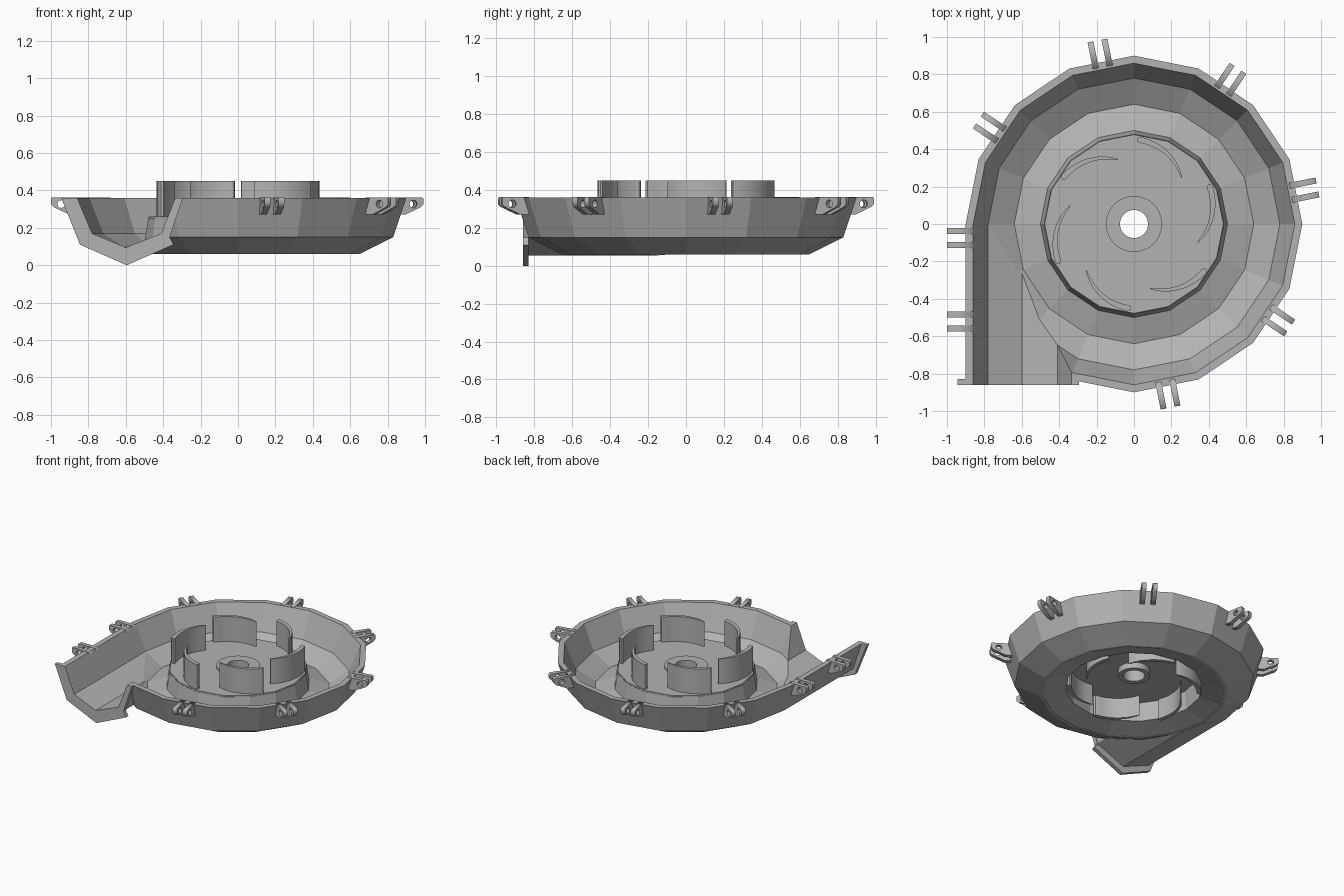
import bpy, bmesh, math
from mathutils import Vector

if "Cube" in bpy.data.objects:
    bpy.data.objects.remove(bpy.data.objects["Cube"])

grey = bpy.data.materials.new("casing_grey")
grey.diffuse_color = (0.45, 0.45, 0.45, 1)
grey.use_nodes = True
grey.node_tree.nodes["Principled BSDF"].inputs["Base Color"].default_value = grey.diffuse_color


def make(name, bm):
    bmesh.ops.recalc_face_normals(bm, faces=bm.faces)
    me = bpy.data.meshes.new(name)
    bm.to_mesh(me)
    bm.free()
    me.materials.append(grey)
    ob = bpy.data.objects.new(name, me)
    bpy.context.collection.objects.link(ob)
    return ob


def prism(name, pts, vec):
    """Polygon swept along a vector."""
    bm = bmesh.new()
    face = bm.faces.new([bm.verts.new(p) for p in pts])
    ext = bmesh.ops.extrude_face_region(bm, geom=[face])
    moved = [v for v in ext["geom"] if isinstance(v, bmesh.types.BMVert)]
    bmesh.ops.translate(bm, verts=moved, vec=vec)
    return make(name, bm)


def lathe(name, profile, n=16, closed=True):
    """Revolve (r, z) points; open profiles get flat caps at both ends."""
    bm = bmesh.new()
    rings = [[bm.verts.new((r * math.cos(2 * math.pi * i / n),
                            r * math.sin(2 * math.pi * i / n), z))
              for i in range(n)] for r, z in profile]
    pairs = list(zip(rings, rings[1:]))
    if closed:
        pairs.append((rings[-1], rings[0]))
    else:
        bm.faces.new(rings[0])
        bm.faces.new(rings[-1])
    for a, b in pairs:
        for i in range(n):
            j = (i + 1) % n
            bm.faces.new((a[i], a[j], b[j], b[i]))
    return make(name, bm)


def combine(ob, tool, op):
    """Apply a boolean and discard the tool."""
    mod = ob.modifiers.new("bool", "BOOLEAN")
    mod.operation, mod.object, mod.solver = op, tool, "EXACT"
    dg = bpy.context.evaluated_depsgraph_get()
    me = bpy.data.meshes.new_from_object(ob.evaluated_get(dg))
    ob.modifiers.clear()
    ob.data = me
    bpy.data.objects.remove(tool)


def xz(points, y):
    return [(x, y, z) for x, z in points]


# Volute casing: round bowl joined to a straight V-shaped outlet and flange
casing = lathe("volute_casing", [(0.65, 0.06), (0.83, 0.15), (0.9, 0.36)], closed=False)
outlet = [(-0.9, 0.36), (-0.83, 0.15), (-0.6, 0.055), (-0.37, 0.15), (-0.3, 0.36)]
flange = [(-0.945, 0.36), (-0.845, 0.11), (-0.595, 0.0), (-0.345, 0.11),
          (-0.365, 0.15), (-0.295, 0.36)]
combine(casing, prism("outlet", xz(outlet, 0), (0, -0.845, 0)), "UNION")
combine(casing, prism("flange", xz(flange, -0.83), (0, -0.03, 0)), "UNION")

# Hollow out the bowl, the outlet and the central opening
channel = [(-0.86, 0.5), (-0.86, 0.36), (-0.78, 0.17), (-0.6, 0.095),
           (-0.41, 0.17), (-0.335, 0.36), (-0.335, 0.5)]
combine(casing, lathe("bowl_cut", [(0.64, 0.085), (0.78, 0.17), (0.86, 0.36), (0.86, 0.5)],
                      closed=False), "DIFFERENCE")
combine(casing, prism("channel_cut", xz(channel, 0), (0, -1, 0)), "DIFFERENCE")
combine(casing, lathe("centre_cut", [(0.63, -0.1), (0.63, 0.6)], closed=False), "DIFFERENCE")

# Raised collar around the impeller
lathe("inner_collar", [(0.64, 0.085), (0.5, 0.13), (0.48, 0.25), (0.455, 0.25),
                       (0.475, 0.10), (0.64, 0.06)])

# Impeller disc with its hub
lathe("impeller_disc", [(0.478, 0.26), (0.478, 0.235), (0.1, 0.235), (0.1, 0.26)])
hub = lathe("impeller_hub", [(0.15, 0.25), (0.15, 0.275), (0.075, 0.275), (0.075, 0.19),
                             (0.11, 0.19), (0.11, 0.25)], n=40)

# Six curved blades passing through the disc, thick at the outer end
smooth = [hub]
for k in range(6):
    start = math.radians(86 + 60 * k)
    outer, inner = [], []
    for i in range(13):
        t = i / 12
        a = start - math.radians(42) * t
        r = 0.468 - 0.05 * t - 0.06 * t * t
        w = 0.028 * (1 - t) ** 0.6 + 0.005
        outer.append((r * math.cos(a), r * math.sin(a), 0.08))
        inner.append(((r - w) * math.cos(a), (r - w) * math.sin(a), 0.08))
    # rounded outer end
    p, q = Vector(outer[0]), Vector(inner[0])
    mid, half = (p + q) / 2, (p - q) / 2
    side = Vector((-half.y, half.x, 0))
    cap = [tuple(mid - half * math.cos(s) + side * math.sin(s))
           for s in (math.pi / 4, math.pi / 2, 3 * math.pi / 4)]
    smooth.append(prism("impeller_blade", outer + inner[::-1] + cap, (0, 0, 0.37)))

# Lug plate with a bolt hole, drawn flat then stood up
curve = bpy.data.curves.new("lug_outline", "CURVE")
curve.dimensions, curve.fill_mode, curve.extrude = "2D", "BOTH", 0.016
plate = [(0.855, 0.362), (0.995, 0.362), (1.0, 0.355), (1.0, 0.325), (0.985, 0.31),
         (0.90, 0.27), (0.845, 0.27)]
hole = [(0.945 + 0.021 * math.cos(i * math.pi / 6), 0.327 + 0.021 * math.sin(i * math.pi / 6))
        for i in range(12)]
for pts in (plate, hole):
    sp = curve.splines.new("POLY")
    sp.points.add(len(pts) - 1)
    for v, (x, y) in zip(sp.points, pts):
        v.co = (x, y, 0, 1)
    sp.use_cyclic_u = True
temp = bpy.data.objects.new("lug_outline", curve)
bpy.context.collection.objects.link(temp)
lug_mesh = bpy.data.meshes.new_from_object(
    temp.evaluated_get(bpy.context.evaluated_depsgraph_get()))
bpy.data.objects.remove(temp)
lug_mesh.materials.clear()
lug_mesh.materials.append(grey)

# Lug pairs: six around the bowl, two along the straight outlet wall
places = [(math.radians(a), 0) for a in (11.25, 56.25, 101.25, 146.25, -33.75, -78.75)]
places += [(math.pi, -0.075), (math.pi, -0.522)]
for angle, y in places:
    for off in (-0.038, 0.038):
        lug = bpy.data.objects.new("clamp_lug", lug_mesh)
        bpy.context.collection.objects.link(lug)
        lug.rotation_euler = (math.pi / 2, 0, angle)
        lug.location = (-off * math.sin(angle), off * math.cos(angle) + y, 0)

# Smooth the curved impeller parts
bpy.ops.object.select_all(action="DESELECT")
for ob in smooth:
    ob.select_set(True)
bpy.context.view_layer.objects.active = hub
bpy.ops.object.shade_smooth_by_angle(angle=math.radians(30))
